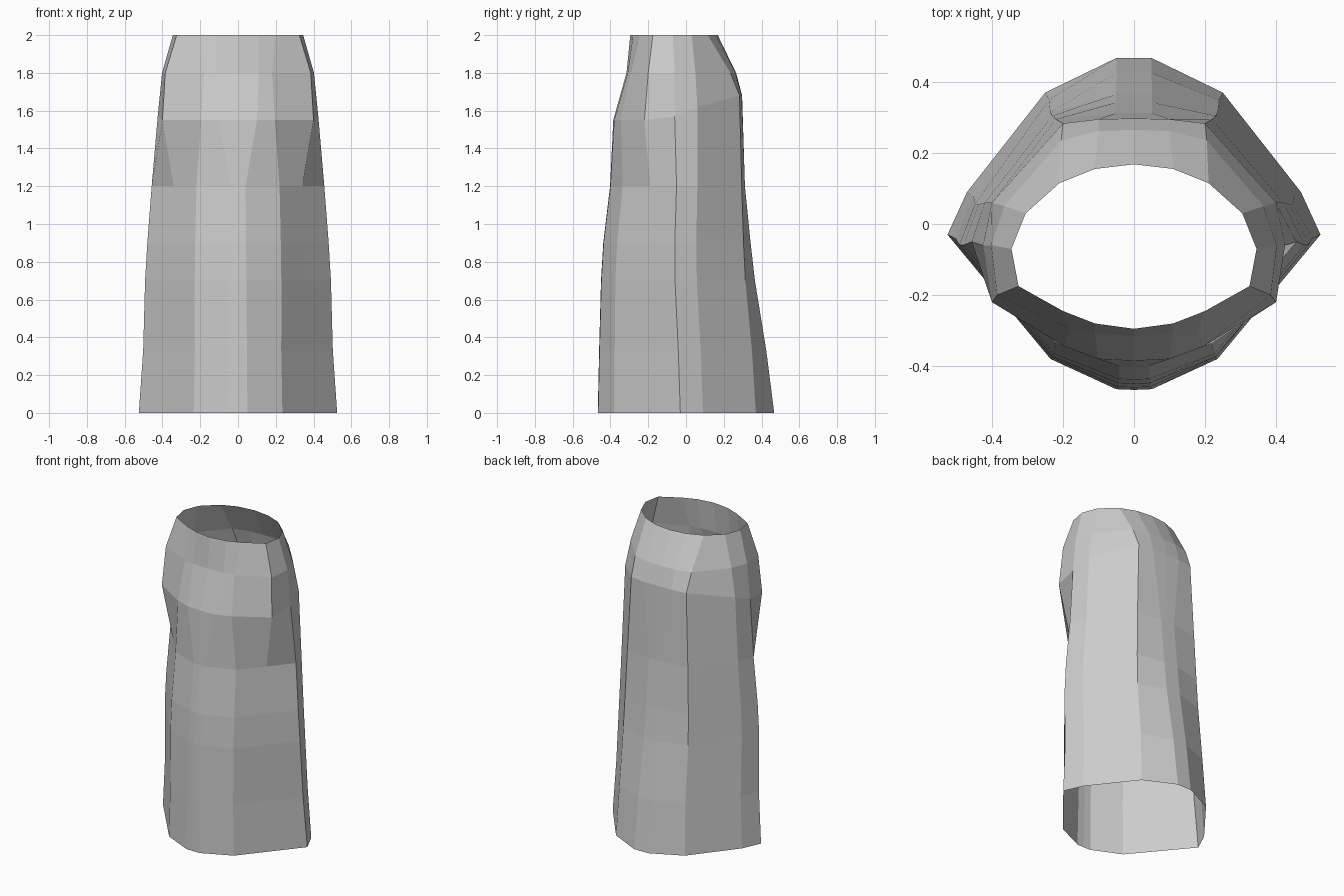
import bpy
import bmesh

if "Cube" in bpy.data.objects:
    bpy.data.objects.remove(bpy.data.objects["Cube"])

# Half cross-sections running front centre -> right side -> back centre
SECTIONS = {
    0.0: [(0, -.467), (.05, -.465), (.235, -.38), (.38, -.205), (.525, -.03),
          (.47, .09), (.25, .37), (.05, .467), (0, .467)],
    1.2: [(0, -.402), (.04, -.40), (.22, -.335), (.34, -.19), (.457, -.05),
          (.42, .06), (.22, .295), (.05, .312), (0, .312)],
    1.55: [(0, -.385), (.1, -.38), (.195, -.345), (.40, -.22), (.425, -.06),
           (.40, .06), (.2, .283), (.1, .295), (0, .297)],
    1.8: [(0, -.315), (.11, -.308), (.18, -.295), (.385, -.20), (.402, -.06),
          (.365, .05), (.205, .235), (.1, .262), (0, .265)],
    2.0: [(0, -.295), (.11, -.28), (.2, -.245), (.325, -.175), (.345, -.07),
          (.305, .03), (.21, .115), (.11, .155), (0, .168)],
}
# The shoulder ring climbs towards the back
SHOULDER_LIFT = [0, 0, 0, 0, .02, .07, .13, .13, .13]


def blended(z, half_width, front, back):
    """Section between the base and z=1.2, fitted to the given extents."""
    t = z / 1.2
    pts = [((1 - t) * a[0] + t * b[0], (1 - t) * a[1] + t * b[1])
           for a, b in zip(SECTIONS[0.0], SECTIONS[1.2])]
    w = max(p[0] for p in pts)
    y0, y1 = pts[0][1], pts[-1][1]
    return [(x * half_width / w,
             front + (y - y0) / (y1 - y0) * (back - front)) for x, y in pts]


rings = dict(SECTIONS)
for z, w, f, b in ((.33, .502, -.46, .425), (.7, .492, -.45, .365), (.9, .48, -.438, .342)):
    rings[z] = blended(z, w, f, b)

# Open sleeve: mirrored rings bridged with quads
bm = bmesh.new()
loops = []
for z in sorted(rings):
    pts = [(x, y, z + (SHOULDER_LIFT[i] if z == 1.55 else 0))
           for i, (x, y) in enumerate(rings[z])]
    pts += [(-x, y, h) for x, y, h in reversed(pts[1:-1])]
    loops.append([bm.verts.new(p) for p in pts])
for low, high in zip(loops, loops[1:]):
    n = len(low)
    for i in range(n):
        j = (i + 1) % n
        bm.faces.new((low[i], low[j], high[j], high[i]))

mesh = bpy.data.meshes.new("sleeve")
bm.to_mesh(mesh)
bm.free()
bpy.context.collection.objects.link(bpy.data.objects.new("sleeve", mesh))
